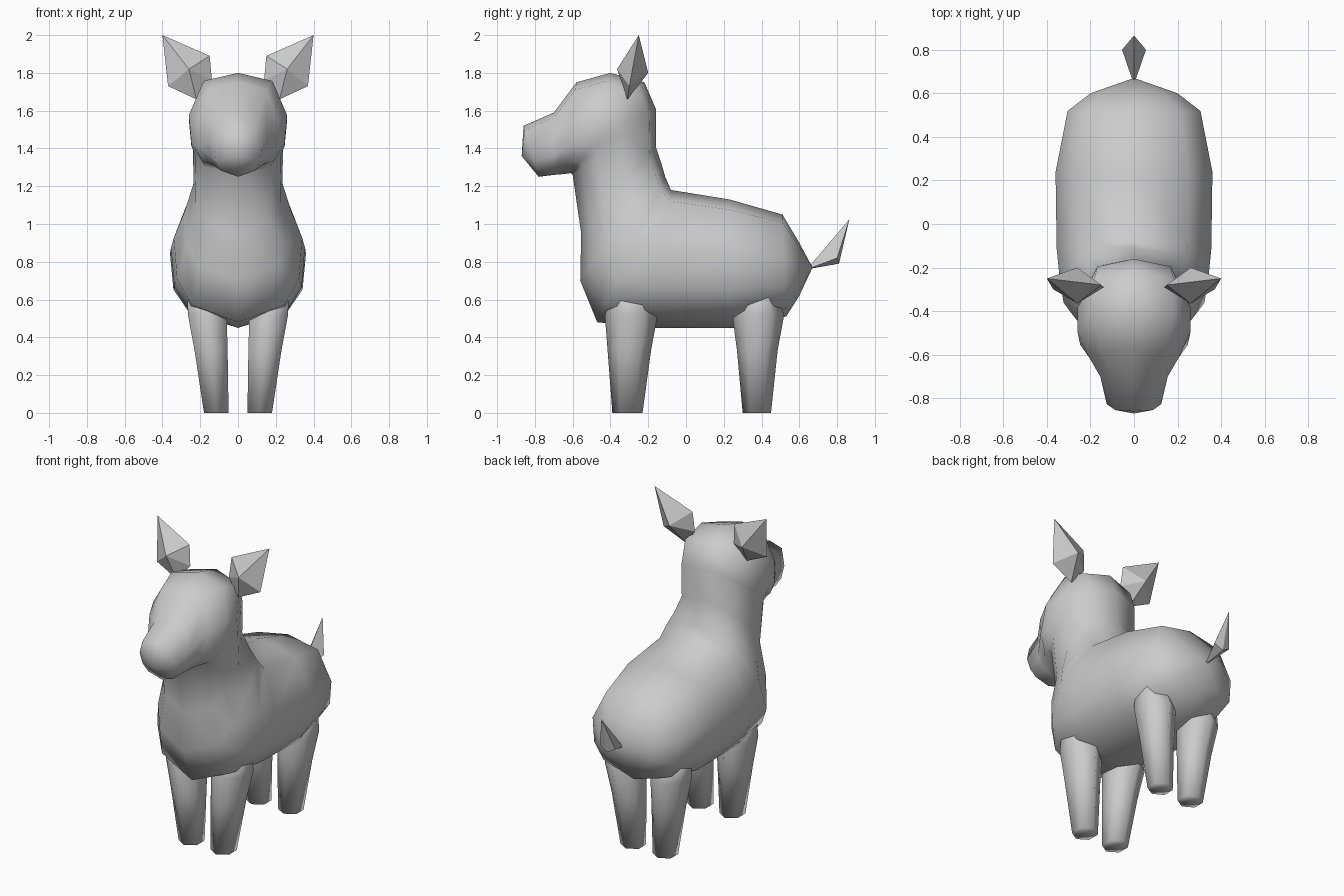
import bpy, bmesh
from mathutils import Vector

if "Cube" in bpy.data.objects:
    bpy.data.objects.remove(bpy.data.objects["Cube"])


def finish(name, bm, smooth=True):
    bmesh.ops.recalc_face_normals(bm, faces=bm.faces)
    mesh = bpy.data.meshes.new(name)
    bm.to_mesh(mesh)
    bm.free()
    for p in mesh.polygons:
        p.use_smooth = smooth
    obj = bpy.data.objects.new(name, mesh)
    bpy.context.collection.objects.link(obj)
    return obj


def loft(name, rings, start, end):
    """Skin closed rings and close both ends with a pole point."""
    bm = bmesh.new()
    loops = [[bm.verts.new(p) for p in r] for r in rings]
    n = len(loops[0])
    for a, b in zip(loops, loops[1:]):
        for i in range(n):
            j = (i + 1) % n
            bm.faces.new((a[i], a[j], b[j], b[i]))
    for loop, pole in ((loops[0], start), (loops[-1], end)):
        v = bm.verts.new(pole)
        for i in range(n):
            bm.faces.new((loop[i], loop[(i + 1) % n], v))
    return finish(name, bm)


def hull(name, points, smooth=False):
    bm = bmesh.new()
    for p in points:
        bm.verts.new(p)
    bmesh.ops.convex_hull(bm, input=bm.verts)
    return finish(name, bm, smooth)


# Half cross-section: (share of half width, share of the way top to bottom)
SECTION = [(0, 0), (.7, .08), (1, .42), (.95, .7), (.72, .88), (0, 1)]


def section(top, bottom, width):
    t, b = Vector((0, *top)), Vector((0, *bottom))
    right = [t.lerp(b, f) + Vector((w * width, 0, 0)) for w, f in SECTION]
    left = [Vector((-p.x, p.y, p.z)) for p in right[-2:0:-1]]
    return right + left


# Body, neck and head: one skin from rump to muzzle (top yz, bottom yz, half width)
spine = [
    ((.60, .90), (.60, .62), .20),
    ((.51, 1.05), (.53, .51), .305),
    ((.23, 1.13), (.25, .45), .36),
    ((-.08, 1.18), (-.16, .45), .355),
    ((-.11, 1.25), (-.47, .48), .34),
    ((-.13, 1.32), (-.56, .70), .285),
    ((-.16, 1.41), (-.555, .95), .235),
    ((-.16, 1.61), (-.60, 1.26), .24),
    ((-.22, 1.75), (-.61, 1.27), .26),
    ((-.40, 1.80), (-.62, 1.268), .26),
    ((-.58, 1.75), (-.64, 1.265), .21),
    ((-.70, 1.59), (-.70, 1.26), .155),
    ((-.86, 1.52), (-.78, 1.25), .125),
]
loft("body_and_head", [section(*s) for s in spine], (0, .67, .77), (0, -.87, 1.36))


# Legs: six-sided tapering columns
def leg_ring(z, x0, x1, y0, y1):
    ym, q = (y0 + y1) / 2, (y1 - y0) / 4
    xm = (x0 + x1) / 2
    pts = [(xm, y0), (x1, ym - q), (x1, ym + q), (xm, y1), (x0, ym + q), (x0, ym - q)]
    return [Vector((x, y, z)) for x, y in pts]


legs = {
    "front_leg": [(0, .05, .18, -.39, -.23), (.33, .055, .23, -.415, -.185),
                  (.52, .06, .265, -.43, -.15), (.66, .10, .27, -.38, -.20)],
    "back_leg": [(0, .05, .18, .30, .45), (.33, .055, .23, .27, .485),
                 (.52, .06, .265, .245, .52), (.66, .10, .27, .31, .47)],
}
for name, rows in legs.items():
    for side, s in (("right", 1), ("left", -1)):
        rings = [[Vector((p.x * s, p.y, p.z)) for p in leg_ring(*r)] for r in rows]
        ends = [sum(r, Vector()) / 6 for r in (rings[0], rings[-1])]
        loft(f"{name}_{side}", rings, *ends)

# Ears: faceted upright kites
ear = [(.40, -.25, 2.0), (.15, -.28, 1.89), (.138, -.29, 1.76), (.22, -.31, 1.66),
       (.37, -.30, 1.73), (.26, -.365, 1.82), (.26, -.20, 1.80)]
for side, s in (("right", 1), ("left", -1)):
    hull(f"ear_{side}", [(x * s, y, z) for x, y, z in ear])

# Tail: small upturned wedge
hull("tail", [(0, .64, .76), (0, .81, .79), (.055, .80, .82), (-.055, .80, .82),
              (0, .75, .87), (0, .865, 1.025)])
